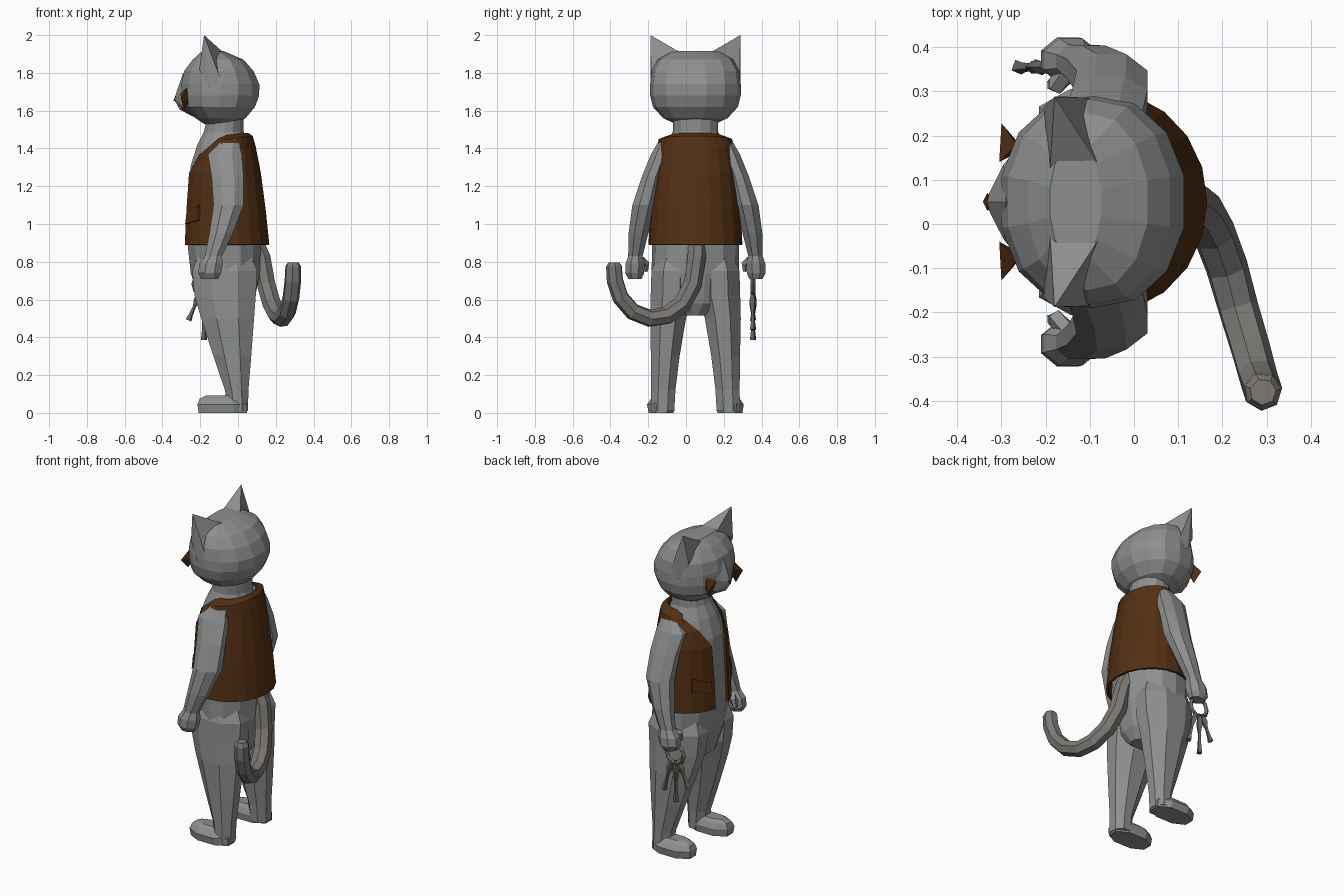
import bpy, bmesh, math
from mathutils import Vector

MID = 0.05  # body symmetry line in y


def material(name, rgb):
    m = bpy.data.materials.new(name)
    m.diffuse_color = (*rgb, 1)
    return m


grey = material("grey_fur", (0.27, 0.275, 0.275))
brown = material("brown", (0.085, 0.029, 0.006))
tail_grey = material("tail_fur", (0.20, 0.19, 0.18))
dark = material("dark_metal", (0.14, 0.125, 0.11))


def finish(name, bm, color):
    bmesh.ops.recalc_face_normals(bm, faces=bm.faces)
    me = bpy.data.meshes.new(name)
    bm.to_mesh(me)
    bm.free()
    ob = bpy.data.objects.new(name, me)
    bpy.context.collection.objects.link(ob)
    me.materials.append(color)
    return ob


def skin(name, rings, color=grey, closed=True):
    """Bridge equal-length rings of points; closed rings get end caps."""
    bm = bmesh.new()
    vr = [[bm.verts.new(p) for p in r] for r in rings]
    n = len(rings[0])
    for a, b in zip(vr, vr[1:]):
        for i in range(n if closed else n - 1):
            j = (i + 1) % n
            bm.faces.new((a[i], a[j], b[j], b[i]))
    if closed:
        bm.faces.new(vr[0][::-1])
        bm.faces.new(vr[-1])
    return finish(name, bm, color)


def oval(z, cx, cy, rx, ry, n=8, power=1.0):
    pts = []
    for i in range(n):
        a = 2 * math.pi * (i + 0.5) / n
        c, s = math.cos(a), math.sin(a)
        k = 1 / math.cos(math.pi / n)
        pts.append((cx + rx * min(k * abs(c), 1) ** power * math.copysign(1, c),
                    cy + ry * min(k * abs(s), 1) ** power * math.copysign(1, s), z))
    return pts


def body_rings(profile, n=14, power=1.0):
    # profile rows: z, front x, back x, half width
    return [oval(z, (f + b) / 2, MID, (b - f) / 2, w, n, power) for z, f, b, w in profile]


def sweep(name, path, radii, n=6, color=grey):
    path = [Vector(p) for p in path]
    rings = []
    for i, p in enumerate(path):
        t = path[min(i + 1, len(path) - 1)] - path[max(i - 1, 0)]
        t.normalize()
        u = t.cross(Vector((0.8, 0.3, 0.1))).normalized()
        v = t.cross(u)
        rings.append([p + radii[i] * (math.cos(2 * math.pi * k / n) * u
                      + math.sin(2 * math.pi * k / n) * v) for k in range(n)])
    return skin(name, rings, color)


def hull(name, pts, color=grey):
    bm = bmesh.new()
    for p in pts:
        bm.verts.new(p)
    bmesh.ops.convex_hull(bm, input=bm.verts)
    return finish(name, bm, color)


# Torso and neck
skin("torso", body_rings([
    (0.515, -0.12, 0.05, 0.06), (0.58, -0.20, 0.085, 0.18), (0.74, -0.25, 0.115, 0.232),
    (0.90, -0.268, 0.12, 0.23), (1.15, -0.258, 0.11, 0.21), (1.31, -0.25, 0.08, 0.19),
    (1.42, -0.215, 0.05, 0.15), (1.49, -0.18, 0.03, 0.12), (1.58, -0.16, 0.03, 0.12)]))

# Head and muzzle
skin("head", body_rings([
    (1.53, -0.18, -0.03, 0.105), (1.56, -0.225, 0.04, 0.17), (1.62, -0.29, 0.09, 0.225),
    (1.68, -0.30, 0.112, 0.24), (1.74, -0.30, 0.113, 0.24), (1.81, -0.285, 0.082, 0.232),
    (1.87, -0.24, 0.03, 0.20), (1.915, -0.19, -0.075, 0.13)], 14, 0.95))
hull("muzzle", [(-0.338, MID, 1.66), (-0.318, MID, 1.72), (-0.29, MID, 1.80), (-0.308, MID, 1.605),
                (-0.22, MID, 1.56), (-0.15, MID, 1.68)]
     + [(x, MID + s * o, z) for s in (1, -1)
        for x, o, z in ((-0.295, 0.085, 1.70), (-0.29, 0.08, 1.625), (-0.25, 0.14, 1.66))])
hull("nose", [(-0.342, MID, 1.65), (-0.332, MID - 0.02, 1.678),
              (-0.332, MID + 0.02, 1.678), (-0.31, MID, 1.66)], brown)

# Vest: open shell with a V neck and a solidified edge
vest = [  # z, front x, back x, half width, opening half angle, tilt
    (0.89, -0.283, 0.16, 0.243, 14, 0), (1.08, -0.274, 0.14, 0.233, 15, 0),
    (1.27, -0.262, 0.115, 0.217, 17, 0), (1.385, -0.225, 0.088, 0.206, 32, 0.15),
    (1.445, -0.16, 0.073, 0.19, 52, 0.15), (1.467, -0.13, 0.05, 0.128, 60, 0.12)]
rings = []
for z, f, b, w, gap, tilt in vest:
    cx, rx = (f + b) / 2, (b - f) / 2
    ring = []
    for i in range(19):
        a = math.radians(180 + gap + (360 - 2 * gap) * i / 18)
        x = rx * math.cos(a)
        ring.append((cx + x, MID + w * math.sin(a), z + tilt * x))
    rings.append(ring)
ob = skin("vest", rings, brown, closed=False)
mod = ob.modifiers.new("thickness", 'SOLIDIFY')
mod.thickness = 0.012
mod.offset = 0

for s, side in ((1, "left"), (-1, "right")):
    def y(o):
        return MID + s * o

    # Ear
    hull(side + "_ear", [(-0.18, y(0.238), 2.0), (-0.19, y(0.075), 1.905), (-0.08, y(0.085), 1.91),
                         (-0.09, y(0.235), 1.76), (-0.15, y(0.238), 1.72), (-0.205, y(0.215), 1.82)])
    # Spiky cheek tuft
    hull(side + "_cheek_tuft", [(-0.30, y(0.178), 1.66), (-0.305, y(0.09), 1.69),
                                (-0.265, y(0.13), 1.73), (-0.285, y(0.13), 1.60),
                                (-0.25, y(0.12), 1.66)], brown)
    # Vest pocket
    hull(side + "_pocket", [(x, y(o), z) for x, o, z in (
        (-0.28, 0.09, 1.00), (-0.272, 0.09, 1.06), (-0.215, 0.195, 1.02), (-0.21, 0.19, 1.10),
        (-0.25, 0.08, 1.0), (-0.25, 0.08, 1.06), (-0.18, 0.17, 1.02), (-0.18, 0.17, 1.1))], brown)
    # Arm with hand, thumb
    skin(side + "_arm", [oval(z, cx, y(o), rx, ry) for z, cx, o, rx, ry in (
        (1.43, -0.045, 0.165, 0.05, 0.035), (1.37, -0.07, 0.185, 0.09, 0.05),
        (1.25, -0.055, 0.232, 0.085, 0.052), (1.10, -0.05, 0.272, 0.08, 0.062),
        (0.95, -0.09, 0.302, 0.062, 0.052), (0.83, -0.13, 0.318, 0.046, 0.038),
        (0.79, -0.142, 0.32, 0.062, 0.05), (0.74, -0.15, 0.322, 0.06, 0.05),
        (0.71, -0.15, 0.32, 0.045, 0.035))])
    sweep(side + "_thumb", [(-0.15, y(0.29), 0.81), (-0.175, y(0.265), 0.79), (-0.185, y(0.265), 0.75)],
          [0.022, 0.022, 0.014], 5)
    # Leg
    skin(side + "_leg", [oval(z, cx, y(o), rx, ry) for z, cx, o, rx, ry in (
        (0.86, -0.072, 0.115, 0.13, 0.08), (0.75, -0.07, 0.125, 0.172, 0.108),
        (0.62, -0.068, 0.128, 0.162, 0.109), (0.50, -0.055, 0.145, 0.14, 0.095),
        (0.30, -0.03, 0.16, 0.10, 0.076), (0.12, -0.007, 0.17, 0.062, 0.064),
        (0.01, 0.0, 0.174, 0.053, 0.062))])
    # Foot
    skin(side + "_foot", [oval(z, cx, y(o), rx, ry, 8, 0.9) for z, cx, o, rx, ry in (
        (0.0, -0.08, 0.182, 0.128, 0.066), (0.045, -0.084, 0.183, 0.131, 0.073),
        (0.075, -0.088, 0.18, 0.115, 0.055), (0.092, -0.085, 0.178, 0.085, 0.035))])

# Tail
sweep("tail", [(0.08, 0.06, 0.92), (0.125, 0.055, 0.82), (0.15, 0.035, 0.68), (0.18, -0.02, 0.575),
               (0.21, -0.10, 0.515), (0.235, -0.19, 0.50), (0.262, -0.28, 0.535),
               (0.28, -0.345, 0.61), (0.29, -0.375, 0.70), (0.292, -0.38, 0.775), (0.292, -0.38, 0.795)],
      [0.05, 0.05, 0.05, 0.05, 0.049, 0.047, 0.046, 0.045, 0.045, 0.043, 0.03], 7, tail_grey)

# Key ring held in one hand, with keys hanging from it
bm = bmesh.new()
R, r, n, m = 0.058, 0.014, 10, 4
ring = [[bm.verts.new((-0.175 + (R + r * math.cos(q)) * math.cos(a), 0.355 + r * math.sin(q),
                       0.68 + (R + r * math.cos(q)) * math.sin(a)))
         for q in [2 * math.pi * k / m for k in range(m)]]
        for a in [2 * math.pi * k / n for k in range(n)]]
for i in range(n):
    for k in range(m):
        a, b = ring[i], ring[(i + 1) % n]
        bm.faces.new((a[k], a[(k + 1) % m], b[(k + 1) % m], b[k]))
finish("key_ring", bm, dark)
for i, (x0, x1, z1) in enumerate(((-0.20, -0.262, 0.49), (-0.18, -0.18, 0.385), (-0.15, -0.10, 0.44))):
    top, end = Vector((x0, 0.355, 0.635)), Vector((x1, 0.355, z1))
    sweep("key_%d" % (i + 1), [top, top.lerp(end, 0.25), top.lerp(end, 0.5), top.lerp(end, 0.8), end],
          [0.012, 0.02, 0.009, 0.012, 0.018], 4, dark)
